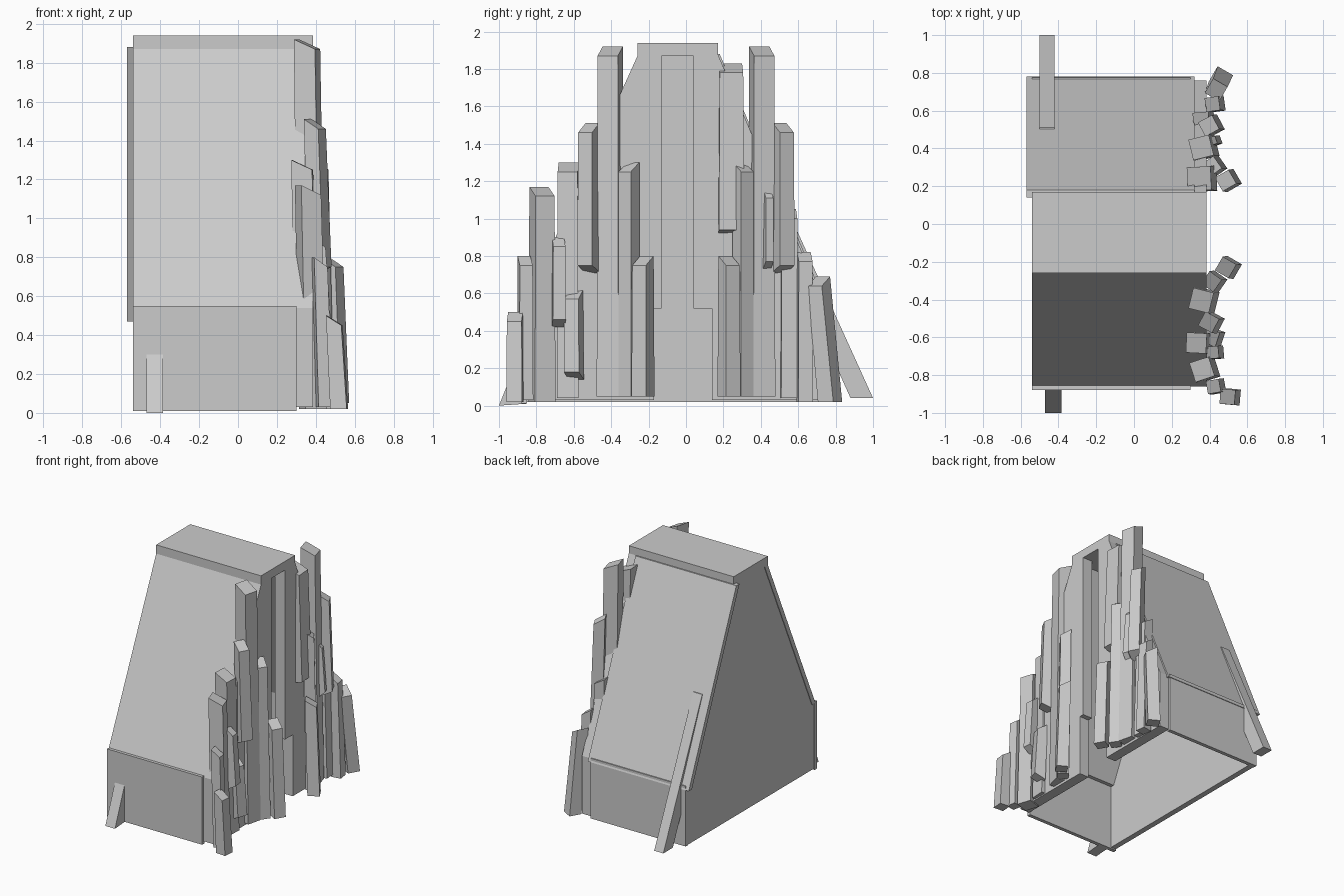
import bpy, bmesh
from math import radians
from mathutils import Matrix, Vector

if "Cube" in bpy.data.objects:
    bpy.data.objects.remove(bpy.data.objects["Cube"])


def finish(name, bm):
    bmesh.ops.recalc_face_normals(bm, faces=bm.faces)
    me = bpy.data.meshes.new(name)
    bm.to_mesh(me)
    bm.free()
    ob = bpy.data.objects.new(name, me)
    bpy.context.collection.objects.link(ob)
    return ob


def prism(name, pts, x0, x1):
    """Extrude a (y, z) profile along x."""
    bm = bmesh.new()
    face = bm.faces.new([bm.verts.new((x0, y, z)) for y, z in pts])
    ext = bmesh.ops.extrude_face_region(bm, geom=[face])
    moved = [g for g in ext["geom"] if isinstance(g, bmesh.types.BMVert)]
    bmesh.ops.translate(bm, verts=moved, vec=(x1 - x0, 0, 0))
    return finish(name, bm)


def slab(name, a, b, thick, x0, x1):
    """Panel running from a to b in (y, z), thickened along y."""
    (ya, za), (yb, zb) = a, b
    return prism(name, [a, b, (yb + thick, zb), (ya + thick, za)], x0, x1)


def column(name, x, y, z0, z1, w, rot):
    """Four-sided stone leaning inward, with a sloping top; raised ones get a sloping base."""
    bm = bmesh.new()
    bmesh.ops.create_cube(bm, size=1)
    turn = Matrix.Rotation(radians(rot), 3, 'Z')
    for v in bm.verts:
        top, outer = v.co.z > 0, v.co.x > 0
        p = turn @ Vector((v.co.x * w, v.co.y * w, 0))
        if top:
            z = z1 - (0.05 if outer else 0)
            p = p * 0.93 - Vector((0.025, 0, 0))
        else:
            z = z0 + (0.04 if outer and z0 > 0.1 else 0)
        v.co = Vector((x + p.x, y + p.y, z))
    return finish(name, bm)


# key points of the shell section, as (y, z)
TOP = 1.88
LEFT, INNER, OUTER = -.54, .30, .385
front_eave, front_top = (-.86, .54), (-.255, TOP)
back_eave, back_top = (.76, .49), (.17, TOP)

# hollow shell: lower walls, sloped roof panels, ridge cap
slab("front_wall", (-.88, .01), (-.88, .55), .03, LEFT, INNER)
slab("back_wall", (.775, .02), (.775, .5), -.03, LEFT, INNER)
slab("front_slope", front_eave, front_top, .04, LEFT, INNER + .02)
slab("back_slope", (.78, .47), (.18, TOP), -.04, LEFT - .03, INNER + .02)
slab("ridge_cap", (-.26, 1.87), (-.26, 1.94), .43, LEFT, OUTER)
prism("left_gable_wall", [(-.86, .02), (.76, .02), back_eave, back_top,
                          front_top, front_eave], LEFT + .005, LEFT + .05)

# right gable in two halves, leaving the doorway and the tall slit open
for name, eave, top, door, slit in (
        ("front", front_eave, front_top, -.17, -.13),
        ("back", back_eave, back_top, .14, .04)):
    prism(f"right_gable_{name}", [(eave[0], .03), (door, .03), (door, .52), (slit, .52),
                                  (slit, TOP), top, eave], INNER, OUTER)

# leaning beams at the left corners
prism("front_beam", [(-1, 0), (-.88, .3), (-.855, .3), (-.855, .01)], -.47, -.385)
slab("back_beam", (1, .04), (.51, 1.12), -.12, -.50, -.42)

# tall stones repeated on both sides of the entrance: x, y, z0, z1, width, rotation
for i, (x, y, z0, z1, w, r) in enumerate((
        (.38, .405, .05, 1.92, .12, 14),
        (.435, .305, .05, 1.30, .085, 35),
        (.51, .23, .05, .80, .09, 30),
        (.42, .52, .71, 1.51, .09, 28))):
    for side, s in (("front", -1), ("back", 1)):
        column(f"{side}_tall_stone_{i + 1}", x, y * s, z0, z1, w, r * s)

# stepped stones toward the front corner
for i, st in enumerate((
        (.52, -.915, .02, .50, .085, -5),
        (.445, -.86, .03, .80, .075, 10),
        (.385, -.77, .02, 1.17, .115, 18),
        (.44, -.68, .42, .90, .07, 5),
        (.355, -.63, .04, 1.30, .115, -3),
        (.43, -.60, .14, .62, .085, -18))):
    column(f"front_step_stone_{i + 1}", *st)

# stepped stones toward the back corner
for i, st in enumerate((
        (.37, .24, .90, 1.83, .135, 3),
        (.44, .44, .73, 1.16, .045, 20),
        (.38, .55, .04, 1.05, .09, 5),
        (.44, .635, .02, .82, .08, 8))):
    column(f"back_step_stone_{i + 1}", *st)

# outermost back stone leans toward the wall
leaner = column("back_leaning_stone", .46, .77, .02, .69, .095, -30)
for v in leaner.data.vertices:
    if v.co.z > .3:
        v.co.y -= .06
